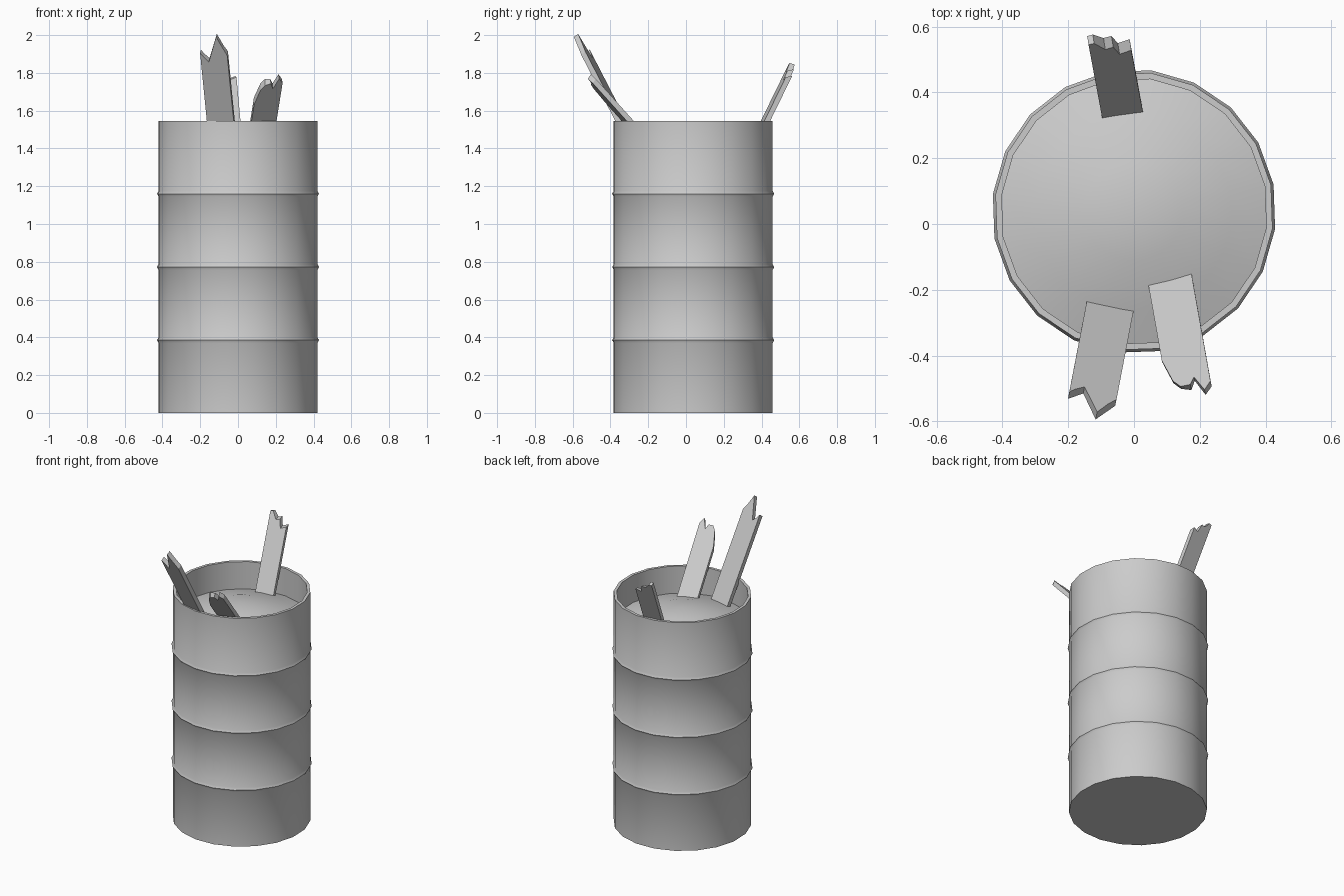
import bpy, math, random
from mathutils import Vector

if "Cube" in bpy.data.objects:
    bpy.data.objects.remove(bpy.data.objects["Cube"])

random.seed(4)
CY = 0.038          # barrel centre in y
SIDES = 20
TURN = math.radians(11)


def add_object(name, verts, faces, smooth=None):
    me = bpy.data.meshes.new(name)
    me.from_pydata([tuple(v) for v in verts], [], faces)
    me.update()
    ob = bpy.data.objects.new(name, me)
    bpy.context.collection.objects.link(ob)
    bpy.ops.object.select_all(action='DESELECT')
    bpy.context.view_layer.objects.active = ob
    ob.select_set(True)
    bpy.ops.object.mode_set(mode='EDIT')
    bpy.ops.mesh.select_all(action='SELECT')
    bpy.ops.mesh.normals_make_consistent(inside=False)
    bpy.ops.object.mode_set(mode='OBJECT')
    if smooth:
        bpy.ops.object.shade_smooth_by_angle(angle=math.radians(smooth))
    return ob


def lathe(name, profile, cap_first=False, cap_last=False, tip=None):
    """Revolve (radius, z) points around the barrel axis."""
    verts, faces = [], []
    for r, z in profile:
        for i in range(SIDES):
            a = TURN + 2 * math.pi * i / SIDES
            verts.append((r * math.cos(a), CY + r * math.sin(a), z))
    for k in range(len(profile) - 1):
        for i in range(SIDES):
            j = (i + 1) % SIDES
            a, b = k * SIDES, (k + 1) * SIDES
            faces.append((a + i, a + j, b + j, b + i))
    last = (len(profile) - 1) * SIDES
    if cap_first:
        faces.append(tuple(reversed(range(SIDES))))
    if tip is not None:
        verts.append((0, CY, tip))
        for i in range(SIDES):
            faces.append((last + i, last + (i + 1) % SIDES, len(verts) - 1))
    return add_object(name, verts, faces, smooth=42)


def plank(name, base, end, across, width, outline, thick=0.028):
    """Broken board: outline is the splintered top, (sideways, length) left to right."""
    base = Vector(base)
    v = (Vector(end) - base).normalized()
    u = Vector(across)
    u = (u - v * u.dot(v)).normalized()
    n = u.cross(v)
    h = width / 2
    pts = [(h, -0.05), (-h, -0.05)] + outline
    count = len(pts)
    verts = []
    for side in (-0.5, 0.5):
        for i, (s, t) in enumerate(pts):
            if side > 0 and i > 1:
                t -= random.uniform(0.0, 0.025)
            verts.append(base + u * s + v * t + n * thick * side)
    faces = [tuple(range(count)), tuple(reversed(range(count, 2 * count)))]
    for i in range(count):
        j = (i + 1) % count
        faces.append((i, i + count, j + count, j))
    return add_object(name, verts, faces)


# Barrel shell with three raised hoops and a thin rim
R, RIM = 0.424, 0.405
profile = [(R, 0)]
for z in (0.385, 0.772, 1.16):
    profile += [(R, z - 0.015), (R + 0.008, z), (R, z + 0.015)]
profile += [(R, 1.545), (RIM, 1.545), (RIM, 1.34)]
lathe("barrel", profile, cap_first=True)

# Domed filling inside the barrel
lathe("filling", [(RIM, 1.36), (0.30, 1.395), (0.15, 1.44)], tip=1.455)

# Three broken planks
plank("plank_front_left", (-0.075, -0.262, 1.385), (-0.13, -0.548, 1.94), (1, -0.2, 0), 0.145,
      [(-0.0725, 0.60), (-0.055, 0.575), (-0.03, 0.55), (0.022, 0.695), (0.05, 0.63), (0.0725, 0.59)])
plank("plank_front_right", (0.115, -0.2, 1.425), (0.163, -0.47, 1.725), (1, 0.2, 0), 0.135,
      [(-0.0675, 0.32), (-0.045, 0.42), (-0.025, 0.45), (0.005, 0.45),
       (0.02, 0.42), (0.045, 0.485), (0.0675, 0.45)])
plank("plank_back", (-0.037, 0.345, 1.39), (-0.077, 0.56, 1.83), (1, 0.15, 0), 0.125,
      [(-0.0625, 0.51), (-0.045, 0.515), (-0.015, 0.48), (0.01, 0.485), (0.025, 0.43), (0.0625, 0.445)])
